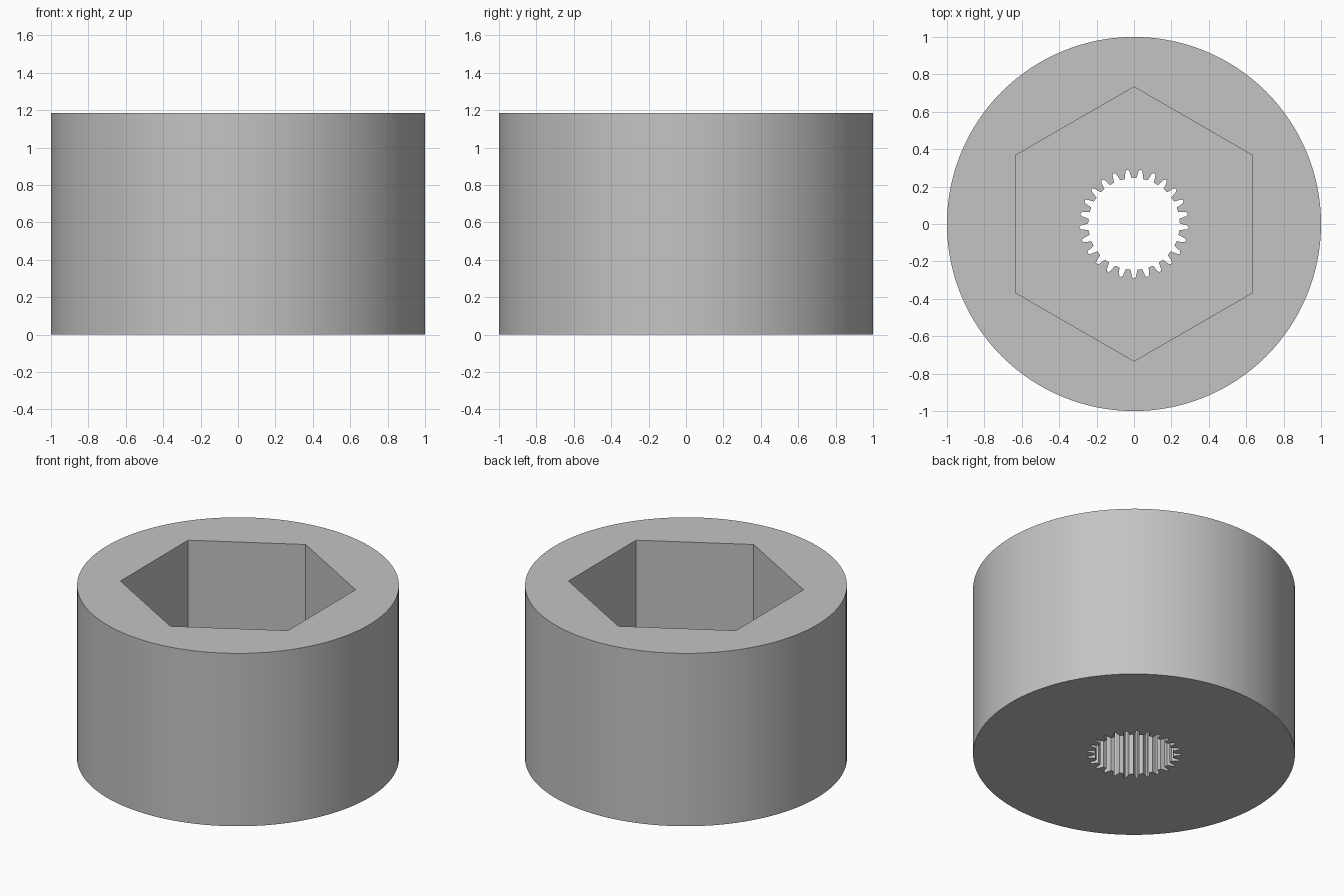
import bpy
import bmesh
from math import sin, cos, radians

cube = bpy.data.objects.get("Cube")
if cube:
    bpy.data.objects.remove(cube, do_unlink=True)

HEIGHT = 1.185
FLOOR = 0.40          # height of the hex pocket floor
TEETH = 25

grey = bpy.data.materials.new("plain grey")
grey.use_nodes = True
grey.diffuse_color = (0.55, 0.55, 0.55, 1)
grey.node_tree.nodes["Principled BSDF"].inputs["Base Color"].default_value = grey.diffuse_color


def polygon(radius, sides, start=0):
    return [(radius, start + 360 * i / sides) for i in range(sides)]


def spline_profile():
    # One groove: (radius, angle from groove centre), repeated around the bore
    groove = [(0.245, -4.2), (0.262, -3.2), (0.283, -2.2), (0.291, -0.8),
              (0.291, 0.8), (0.283, 2.2), (0.262, 3.2), (0.245, 4.2)]
    return [(r, -90 + 360 * i / TEETH + a) for i in range(TEETH) for r, a in groove]


bm = bmesh.new()


def ring(profile, z):
    verts = [bm.verts.new((r * cos(radians(a)), r * sin(radians(a)), z)) for r, a in profile]
    edges = [bm.edges.new((v, verts[i - 1])) for i, v in enumerate(verts)]
    return verts, edges


def wall(profile, low, high):
    bottom, top = ring(profile, low), ring(profile, high)
    for i in range(len(profile)):
        bm.faces.new((bottom[0][i - 1], bottom[0][i], top[0][i], top[0][i - 1]))
    return bottom[1], top[1]


def fill_between(outer, inner):
    bmesh.ops.triangle_fill(bm, use_beauty=True, use_dissolve=False,
                            edges=outer + inner, normal=(0, 0, 1))


# Outer cylinder, hexagonal pocket and splined bore walls
outer_low, outer_high = wall(polygon(1, 128), 0, HEIGHT)
hex_low, hex_high = wall(polygon(0.733, 6, 30), FLOOR, HEIGHT)
bore_low, bore_high = wall(spline_profile(), 0, FLOOR)

# Rim, pocket floor and underside
fill_between(outer_high, hex_high)
fill_between(hex_low, bore_high)
fill_between(outer_low, bore_low)
bmesh.ops.recalc_face_normals(bm, faces=bm.faces[:])

mesh = bpy.data.meshes.new("splined_hex_socket")
bm.to_mesh(mesh)
bm.free()
mesh.materials.append(grey)
socket = bpy.data.objects.new("splined_hex_socket", mesh)
bpy.context.collection.objects.link(socket)

# Smooth cylinder with crisp edges
bpy.ops.object.select_all(action="DESELECT")
socket.select_set(True)
bpy.context.view_layer.objects.active = socket
bpy.ops.object.shade_smooth_by_angle(angle=radians(20))
